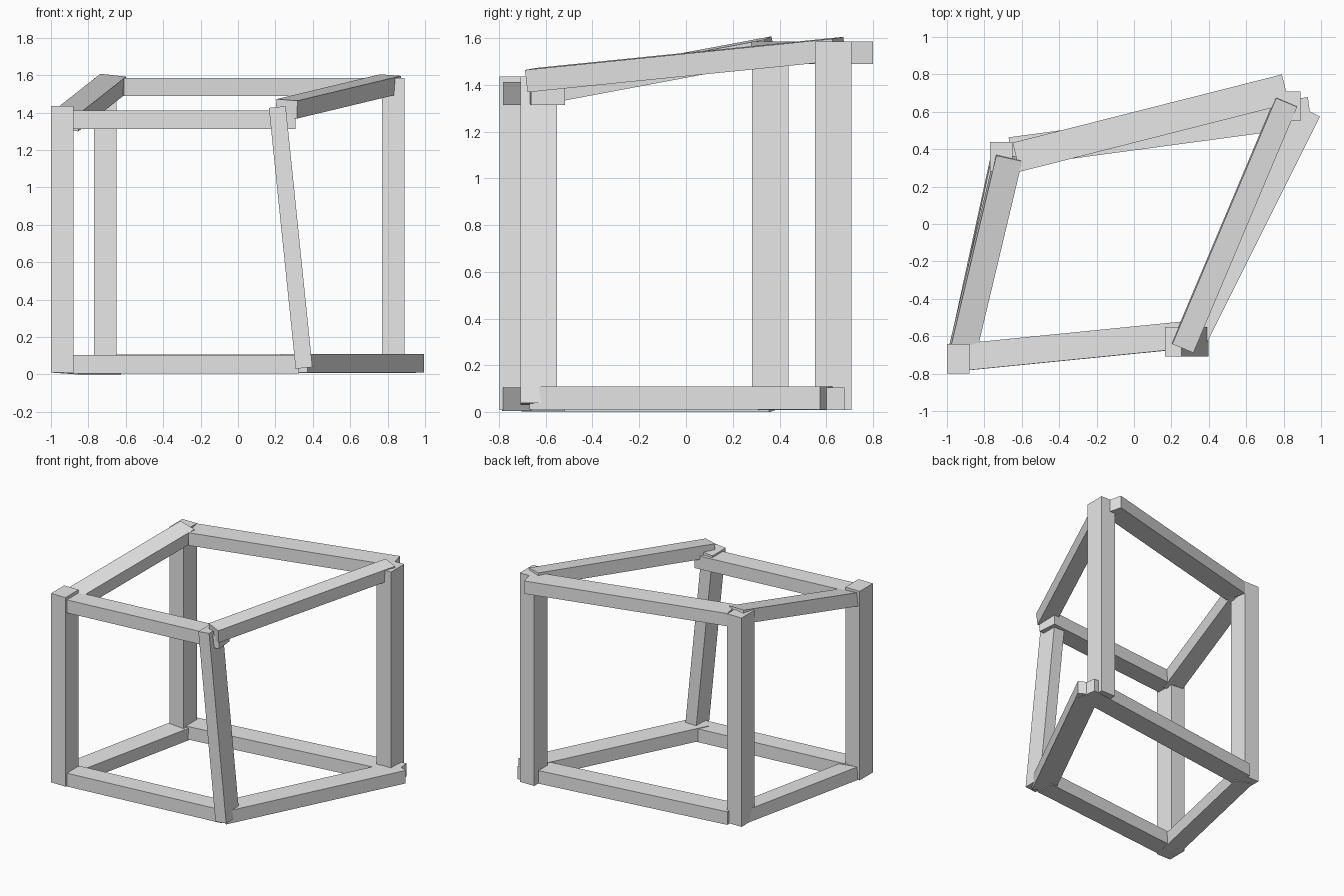
import bpy
from math import radians
from mathutils import Matrix, Vector

# Remove the default cube
cube = bpy.data.objects.get("Cube")
if cube:
    bpy.data.objects.remove(cube, do_unlink=True)

# Single grey finish
grey = bpy.data.materials.new("plain_grey")
grey.use_nodes = True
colour = (0.8, 0.8, 0.8, 1)
grey.diffuse_color = colour
grey.node_tree.nodes["Principled BSDF"].inputs["Base Color"].default_value = colour


def beam(name, start, end, width, height, roll=0, side_hint=(0, 0, 1)):
    """Square-ended bar between two points; height runs along side_hint."""
    a, b = Vector(start), Vector(end)
    along = (b - a).normalized()
    side = along.cross(Vector(side_hint)).normalized()
    up = side.cross(along)
    turn = Matrix((side, along, up)).transposed().to_4x4()
    spin = Matrix.Rotation(radians(roll), 4, "Y")
    bpy.ops.mesh.primitive_cube_add(size=1)
    bar = bpy.context.object
    bar.name = name
    size = Matrix.Diagonal((width, (b - a).length, height, 1))
    bar.data.transform(turn @ spin @ size)
    bar.location = (a + b) / 2
    bar.data.materials.append(grey)


# Upright posts, one leaning sideways
for name, foot, head, width in (
    ("front_right_post", (-0.94, -0.72, 0.01), (-0.94, -0.72, 1.435), 0.12),
    ("back_right_post", (-0.71, 0.36, 0.01), (-0.71, 0.36, 1.585), 0.12),
    ("back_left_post", (0.83, 0.63, 0.01), (0.83, 0.63, 1.585), 0.12),
    ("front_left_post", (0.353, -0.63, 0.035), (0.21, -0.63, 1.43), 0.09),
):
    beam(name, foot, head, width, 0.157, side_hint=(0, 1, 0))

# Bottom rails
beam("bottom_front_rail", (-0.94, -0.715, 0.055), (0.32, -0.59, 0.055), 0.145, 0.1)
beam("bottom_back_rail", (-0.66, 0.385, 0.057), (0.94, 0.6, 0.057), 0.158, 0.098)
beam("bottom_right_rail", (-0.92, -0.69, 0.052), (-0.69, 0.37, 0.052), 0.14, 0.095, roll=4)
beam("bottom_left_rail", (0.30, -0.634, 0.06), (0.923, 0.61, 0.06), 0.16, 0.098)

# Top rails, the two side ones sloping up to the back
beam("top_front_rail", (-0.93, -0.713, 1.362), (0.30, -0.59, 1.362), 0.145, 0.098)
beam("top_back_rail", (-0.63, 0.357, 1.537), (0.81, 0.722, 1.537), 0.16, 0.096)
beam("top_right_rail", (-0.92, -0.69, 1.355), (-0.67, 0.36, 1.552), 0.142, 0.098, roll=6)
beam("top_left_rail", (0.26, -0.66, 1.42), (0.815, 0.655, 1.553), 0.122, 0.096, roll=4)
